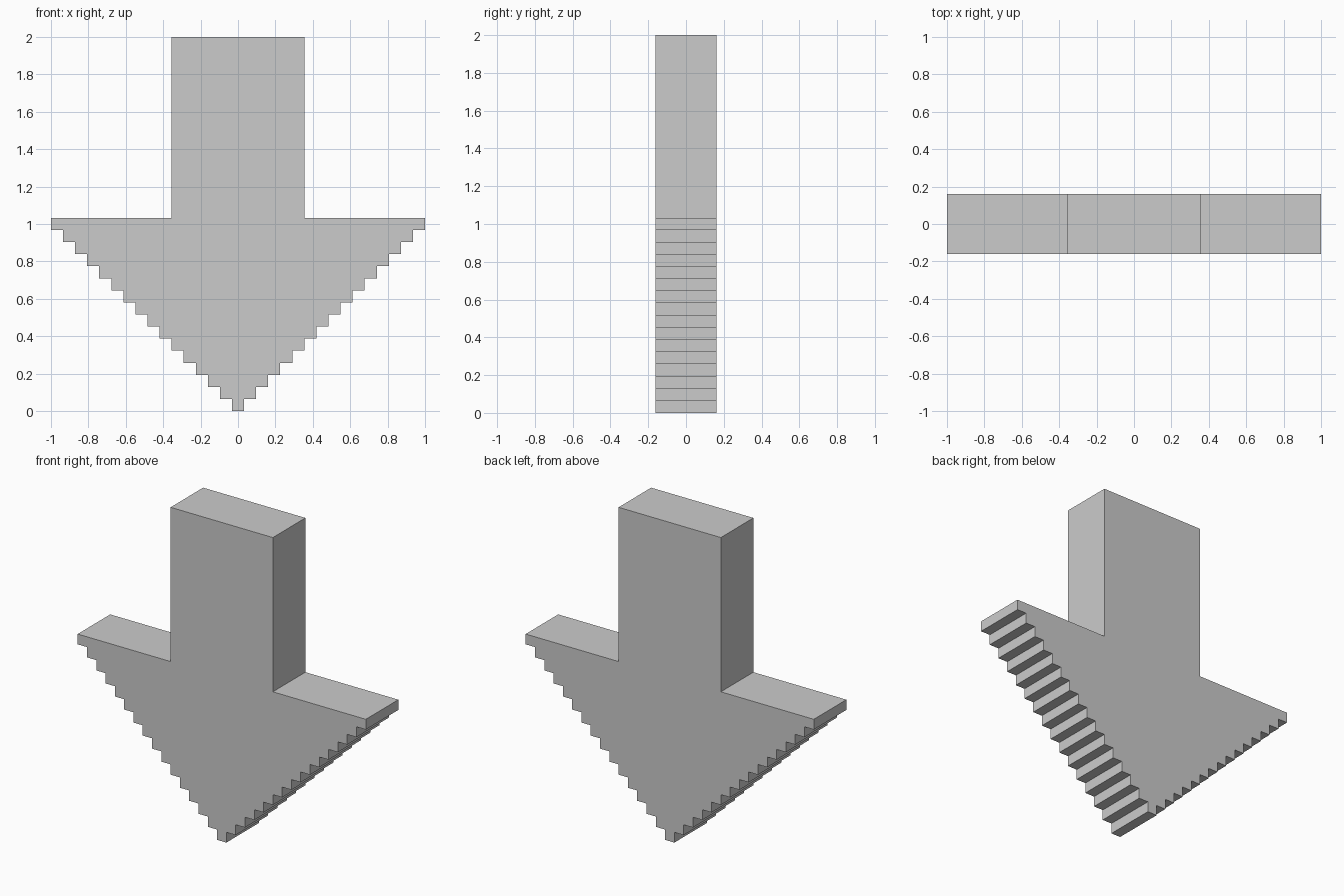
import bpy, bmesh

if "Cube" in bpy.data.objects:
    bpy.data.objects.remove(bpy.data.objects["Cube"])

U = 2 / 31            # one step of the grid the arrow is built on
ROWS = 16             # stepped rows in the arrow head
STEM = 5.5 * U        # half width of the stem
DEPTH = 5 * U

# Right half of the outline, from the tip upwards
half = []
for i in range(ROWS):
    x = (i + 0.5) * U
    half += [(x, i * U), (x, (i + 1) * U)]
half += [(STEM, ROWS * U), (STEM, 2)]

# Mirror to the left half and close the outline
outline = half + [(-x, z) for x, z in reversed(half)]

# Extrude the outline front to back
bm = bmesh.new()
front = bm.faces.new([bm.verts.new((x, -DEPTH / 2, z)) for x, z in outline])
ext = bmesh.ops.extrude_face_region(bm, geom=[front], use_keep_orig=True)
back = [v for v in ext["geom"] if isinstance(v, bmesh.types.BMVert)]
bmesh.ops.translate(bm, verts=back, vec=(0, DEPTH, 0))
bmesh.ops.recalc_face_normals(bm, faces=bm.faces)

mesh = bpy.data.meshes.new("down_arrow")
bm.to_mesh(mesh)
bm.free()
arrow = bpy.data.objects.new("down_arrow", mesh)
bpy.context.collection.objects.link(arrow)
